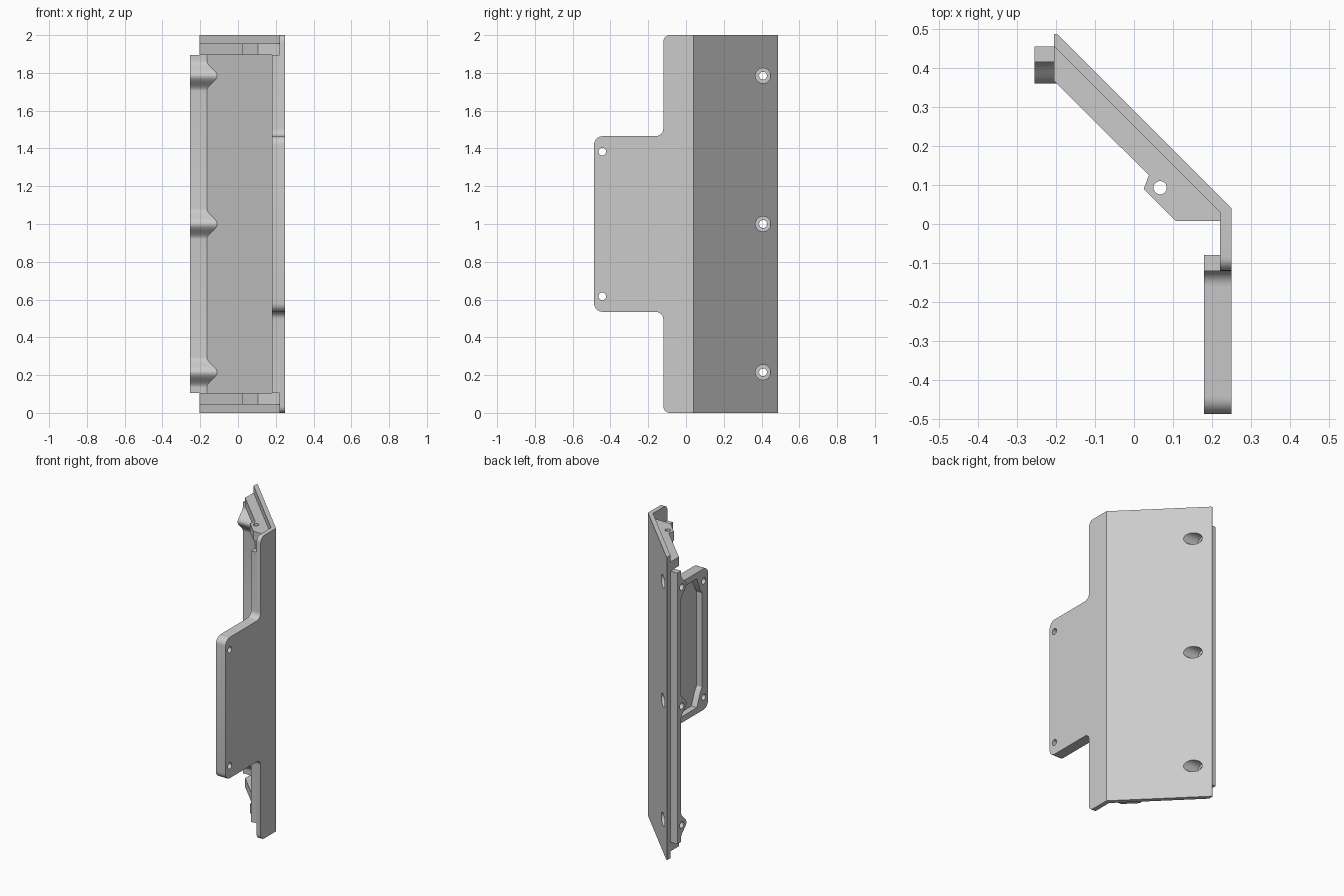
import bpy, bmesh, math
from mathutils import Vector, Matrix

cube = bpy.data.objects.get("Cube")
if cube:
    bpy.data.objects.remove(cube, do_unlink=True)

grey = bpy.data.materials.new("light_grey")
grey.use_nodes = True
grey.diffuse_color = (0.6, 0.6, 0.6, 1)
grey.node_tree.nodes["Principled BSDF"].inputs["Base Color"].default_value = (0.6, 0.6, 0.6, 1)


def loft(name, lower, upper):
    """Closed solid between two matching outlines."""
    bm = bmesh.new()
    a = [bm.verts.new(p) for p in lower]
    b = [bm.verts.new(p) for p in upper]
    bm.faces.new(a)
    bm.faces.new(b)
    for i in range(len(a)):
        j = (i + 1) % len(a)
        bm.faces.new((a[i], a[j], b[j], b[i]))
    bmesh.ops.recalc_face_normals(bm, faces=bm.faces)
    mesh = bpy.data.meshes.new(name)
    bm.to_mesh(mesh)
    bm.free()
    mesh.materials.append(grey)
    obj = bpy.data.objects.new(name, mesh)
    bpy.context.collection.objects.link(obj)
    return obj


def rounded(points, steps=6):
    """Replace each (u, v, radius) corner by an arc."""
    out = []
    for i, (u, v, r) in enumerate(points):
        p = Vector((u, v))
        if not r:
            out.append((u, v))
            continue
        d0 = (Vector(points[i - 1][:2]) - p).normalized()
        d1 = (Vector(points[(i + 1) % len(points)][:2]) - p).normalized()
        for k in range(steps + 1):
            t = k / steps * math.pi / 2
            q = p + d0 * r * (1 - math.sin(t)) + d1 * r * (1 - math.cos(t))
            out.append((q.x, q.y))
    return out


def slab_z(name, outline, z0, z1):
    return loft(name, [(x, y, z0) for x, y in outline], [(x, y, z1) for x, y in outline])


def slab_x(name, outline, x0, x1):
    return loft(name, [(x0, y, z) for y, z in outline], [(x1, y, z) for y, z in outline])


def circle(u, v, r, n=32):
    return [(u + r * math.cos(i * math.tau / n), v + r * math.sin(i * math.tau / n)) for i in range(n)]


def cut(obj, cutter):
    mod = obj.modifiers.new("cut", "BOOLEAN")
    mod.operation = "DIFFERENCE"
    mod.solver = "EXACT"
    mod.object = cutter
    bpy.context.view_layer.objects.active = obj
    bpy.ops.object.modifier_apply(modifier=mod.name)
    bpy.data.objects.remove(cutter, do_unlink=True)


def mirrored(half):
    """Complete a lower yz outline with its reflection about mid height."""
    return half + [(y, 2 - z, r) for y, z, r in reversed(half)]


# Slanted main panel
panel = slab_z("slanted_panel", [(-0.205, 0.455), (-0.205, 0.487), (-0.195, 0.485),
                                 (0.25, 0.04), (0.25, 0.02), (0.22, 0.02), (0.22, 0.03)], 0, 2)

# Flat side flange with its wide tongue
flange = slab_x("side_flange", rounded(mirrored([
    (0.03, 0, 0), (-0.12, 0, 0.035), (-0.12, 0.535, 0.04), (-0.487, 0.535, 0.045)])), 0.22, 0.25)

# Inner lip and raised tray rim
rim = slab_x("tray_rim", rounded(mirrored([
    (-0.08, 0.105, 0), (-0.12, 0.105, 0), (-0.12, 0.535, 0.04), (-0.487, 0.535, 0.045)])), 0.18, 0.225)
cavity = [(-0.19, 0.575, 0), (-0.37, 0.575, 0), (-0.405, 0.66, 0), (-0.425, 0.69, 0)]
cavity = [(-0.14, 0.69, 0), (-0.16, 0.66, 0)] + cavity
cut(rim, slab_x("cutter", rounded(mirrored(cavity)), 0.1, 0.3))

# Tray screw holes, through on the outer edge and blind on the inner
for z in (0.617, 1.383):
    for part in (rim, flange):
        cut(part, slab_x("cutter", circle(-0.443, z, 0.02), 0.1, 0.4))
    cut(rim, slab_x("cutter", circle(-0.115, z, 0.02), 0.1, 0.3))

# End brackets with pin holes
bracket = [(-0.205, 0.46), (-0.205, 0.367), (0.038, 0.125), (0.025, 0.09),
           (0.107, 0.008), (0.225, 0.008), (0.225, 0.03)]
for name, z in (("lower_bracket", 0.045), ("upper_bracket", 1.895)):
    block = slab_z(name, bracket, z, z + 0.06)
    cut(block, slab_z("cutter", circle(0.067, 0.093, 0.017), z - 0.1, z + 0.2))

# Edge strip with three smooth screw swellings
screw_z = (0.215, 1.0, 1.785)
edge = [(0.455, 1.895), (0.455, 0.105), (0.415, 0.105)]
for zc in screw_z:
    for k in range(25):
        s = k / 12 - 1
        edge.append((0.415 - 0.0275 * (1 + math.cos(math.pi * s)), zc + 0.08 * s))
edge.append((0.415, 1.895))
strip = loft("edge_strip", [(-0.255, y, z) for y, z in edge], [(0.255 - y, y, z) for y, z in edge])

# Countersunk screw holes
for zc in screw_z:
    for part in (panel, strip):
        cut(part, slab_x("cutter", circle(0.408, zc, 0.04), -0.19, 0.1))
    cut(strip, slab_x("cutter", circle(0.408, zc, 0.021), -0.4, 0.1))

# Smooth the rounded corners and keep hard edges
bpy.ops.object.select_all(action="DESELECT")
for obj in bpy.context.collection.objects:
    if obj.type == "MESH" and grey.name in obj.data.materials:
        obj.select_set(True)
        bpy.context.view_layer.objects.active = obj
bpy.ops.object.shade_smooth_by_angle(angle=math.radians(30))
